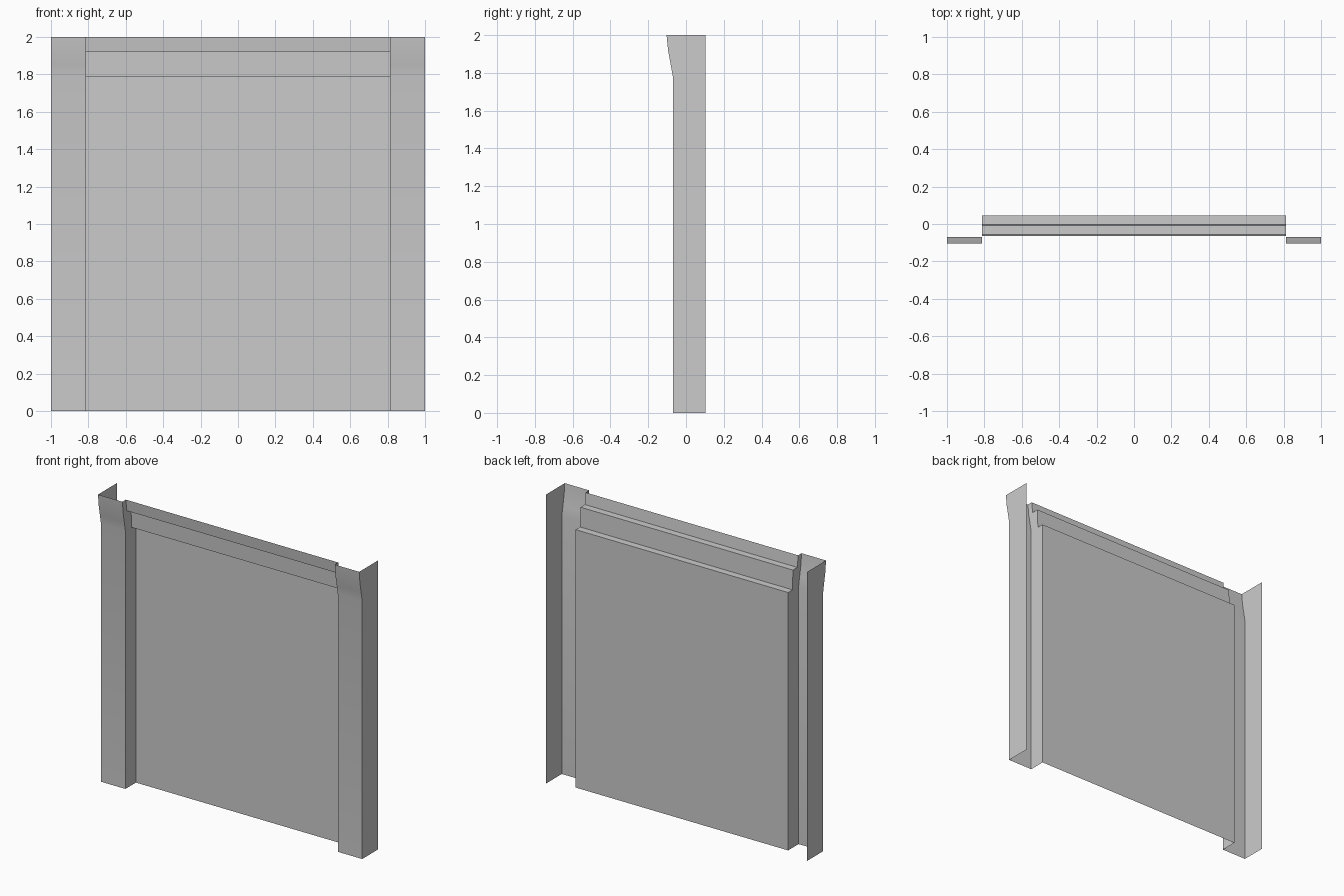
import bpy

if "Cube" in bpy.data.objects:
    bpy.data.objects.remove(bpy.data.objects["Cube"])

INNER, OUTER, BACK = 0.813, 1.0, 0.103

# (y, z) profiles, bottom to top
flare = [(-0.07, 0), (-0.07, 1.783), (-0.082, 1.85), (-0.095, 1.92), (-0.103, 2.0)]
stepped = [(0.045, 0), (0.045, 1.785), (-0.003, 1.785), (-0.008, 1.92),
           (-0.056, 1.92), (-0.065, 2.0)]


def make(name, verts, faces):
    mesh = bpy.data.meshes.new(name)
    mesh.from_pydata(verts, [], faces)
    ob = bpy.data.objects.new(name, mesh)
    bpy.context.collection.objects.link(ob)
    return ob


def sheet(name, profile, x0, x1):
    """Sweep an open profile along x; faces point to the front."""
    verts = [(x, y, z) for y, z in profile for x in (x0, x1)]
    faces = [(i, i + 1, i + 3, i + 2) for i in range(0, len(verts) - 2, 2)]
    return make(name, verts, faces)


def side(name, outline, x):
    """Flat side plate at constant x."""
    return make(name, [(x, y, z) for y, z in outline], [tuple(range(len(outline)))])


def mirror(ob):
    mod = ob.modifiers.new("mirror", 'MIRROR')
    mod.use_axis = (True, False, False)
    mod.use_mirror_merge = False


# recessed wall panel with the stepped lintel above it
sheet("wall_panel", stepped, -INNER, INNER)

# flared pilaster fronts
front = sheet("pilaster_front", flare, INNER, OUTER)
for p in front.data.polygons:
    p.use_smooth = True
mirror(front)

# outer sides of the pilasters
mirror(side("pilaster_outer_side", flare[:1] + [(BACK, 0), (BACK, 2.0)] + flare[:0:-1], OUTER))

# inner jambs fill between the pilaster front and the stepped panel
mirror(side("pilaster_jamb", flare + stepped[::-1], INNER))
